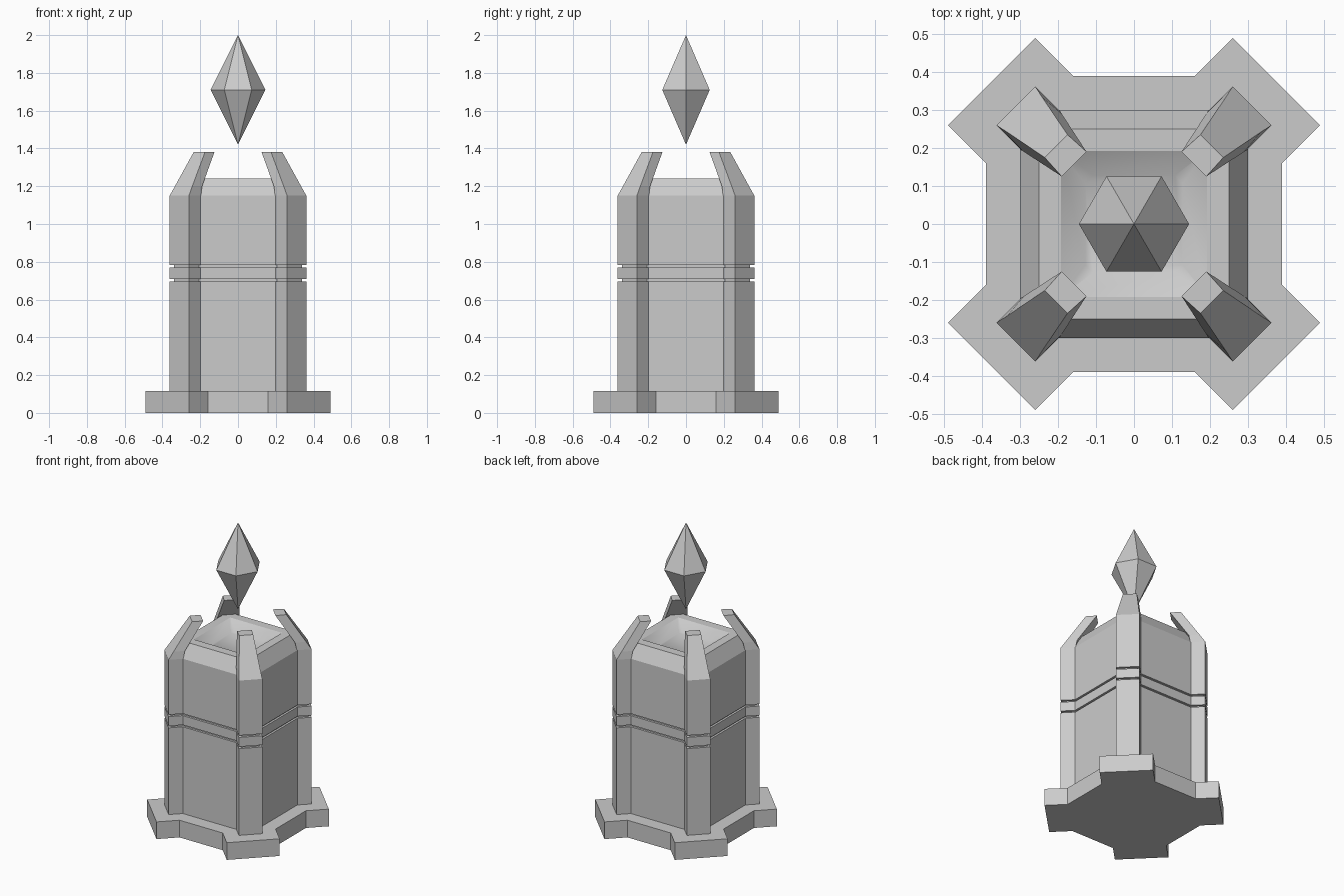
import bpy, bmesh
from math import cos, sin, pi

if "Cube" in bpy.data.objects:
    bpy.data.objects.remove(bpy.data.objects["Cube"])


def ring(pts, z):
    return [(x, y, z) for x, y in pts]


def loft(name, rings, cap_bottom=True, cap_top=True, smooth_from=None):
    """Skin a stack of rings with equal point counts."""
    bm = bmesh.new()
    loops = [[bm.verts.new(p) for p in r] for r in rings]
    for k, (a, b) in enumerate(zip(loops, loops[1:])):
        n = len(a)
        for i in range(n):
            f = bm.faces.new((a[i], a[(i + 1) % n], b[(i + 1) % n], b[i]))
            f.smooth = smooth_from is not None and k >= smooth_from
    if cap_bottom:
        bm.faces.new(loops[0][::-1])
    if cap_top:
        f = bm.faces.new(loops[-1])
        f.smooth = smooth_from is not None
    # rings run counter-clockwise and are stacked from the bottom, so faces point outward
    mesh = bpy.data.meshes.new(name)
    bm.to_mesh(mesh)
    bm.free()
    obj = bpy.data.objects.new(name, mesh)
    bpy.context.collection.objects.link(obj)
    return obj


def quarter_turns(pts):
    """Repeat a corner profile around the four corners."""
    out = []
    for q in range(4):
        c, s = round(cos(q * pi / 2)), round(sin(q * pi / 2))
        out += [(c * x - s * y, s * x + c * y) for x, y in pts]
    return out


def buttressed(h, tx, ty):
    """Square of half-width h with a diagonal block at each corner."""
    k = h - (tx - ty)
    return quarter_turns([(h, k), (tx, ty), (ty, tx), (k, h)])


def square(h, c=0.0001):
    return quarter_turns([(h, h - c), (h - c, h)])


# Base plinth
plan = buttressed(0.39, 0.49, 0.26)
loft("base", [ring(plan, 0), ring(plan, 0.115)])

# Column with two grooves around a band
full, inset = buttressed(0.30, 0.362, 0.26), buttressed(0.286, 0.34, 0.26)
levels = [(full, 0.115)]
for lo, hi in ((0.695, 0.708), (0.77, 0.783)):
    levels += [(full, lo), (inset, lo), (inset, hi), (full, hi)]
levels.append((full, 1.15))
loft("column", [ring(p, z) for p, z in levels], cap_bottom=False, cap_top=False)

# Bevelled column top with a shallow bowl
loft("column_top", [ring(square(0.30), 1.15), ring(square(0.25), 1.24),
                    ring(square(0.192), 1.24), ring(square(0.128, 0.02), 1.185)],
     cap_bottom=False, smooth_from=2)

# Four tapering prongs
prong = [  # inner x, y, outer x, y, height
    (0.298, 0.196, 0.362, 0.26, 1.15),
    (0.290, 0.190, 0.334, 0.242, 1.20),
    (0.190, 0.125, 0.235, 0.175, 1.38)]
for q in range(4):
    rings = []
    for ix, iy, ox, oy, z in prong:
        pts = quarter_turns([(ix, iy), (ox, oy), (oy, ox), (iy, ix)])
        rings.append(ring(pts[q * 4:q * 4 + 4], z))
    loft(f"prong_{q + 1}", rings)

# Floating six-sided crystal
bm = bmesh.new()
belt = [bm.verts.new((0.145 * cos(i * pi / 3), 0.145 * sin(i * pi / 3), 1.71)) for i in range(6)]
tip, foot = bm.verts.new((0, 0, 2)), bm.verts.new((0, 0, 1.42))
for i in range(6):
    a, b = belt[i], belt[(i + 1) % 6]
    bm.faces.new((a, b, tip))
    bm.faces.new((b, a, foot))
mesh = bpy.data.meshes.new("crystal")
bm.to_mesh(mesh)
bm.free()
bpy.context.collection.objects.link(bpy.data.objects.new("crystal", mesh))
